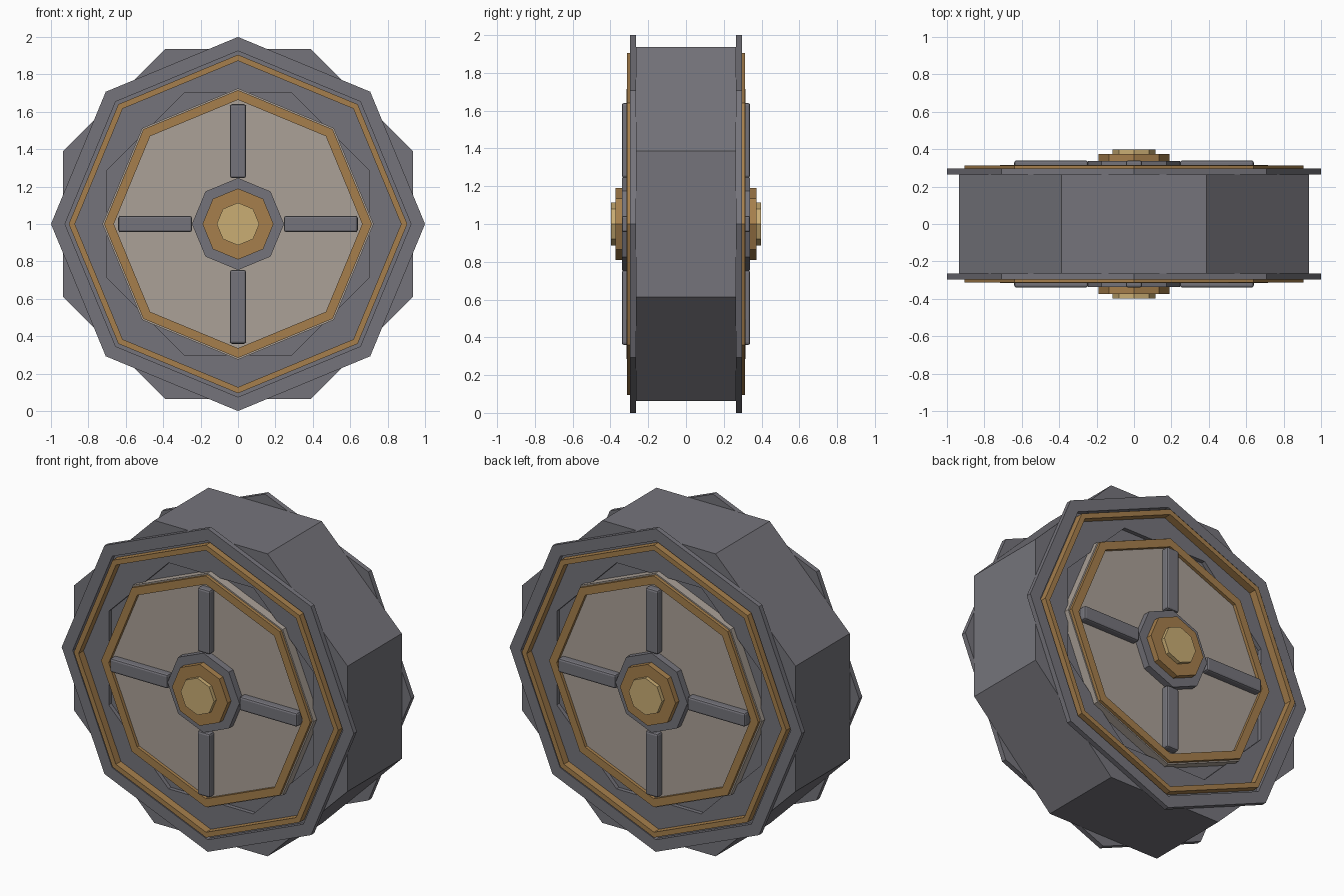
import bpy, bmesh, math
from mathutils import Matrix

if "Cube" in bpy.data.objects:
    bpy.data.objects.remove(bpy.data.objects["Cube"], do_unlink=True)

SIDES = 8
CENTRE = (0, 0, 1)


def material(name, rgb):
    linear = [((c / 255 + 0.055) / 1.055) ** 2.4 for c in rgb] + [1]
    m = bpy.data.materials.new(name)
    m.use_nodes = True
    m.diffuse_color = linear
    m.node_tree.nodes["Principled BSDF"].inputs["Base Color"].default_value = linear
    return m


grey = material("dark grey", (117, 116, 123))
beige = material("warm beige", (171, 161, 151))
bronze = material("bronze", (166, 127, 76))
pale_gold = material("pale gold", (202, 173, 116))


def finish(name, bm, mat, mirrored):
    bmesh.ops.recalc_face_normals(bm, faces=bm.faces)
    mesh = bpy.data.meshes.new(name)
    bm.to_mesh(mesh)
    bm.free()
    mesh.materials.append(mat)
    obj = bpy.data.objects.new(name, mesh)
    obj.location = CENTRE
    bpy.context.collection.objects.link(obj)
    if mirrored:
        mod = obj.modifiers.new("other_side", "MIRROR")
        mod.use_axis = (False, True, False)
        mod.use_clip = False
        mod.use_mirror_merge = False
    return obj


def octagon(name, mat, outer, inner, y_out, y_in, flat_top=False, mirrored=True):
    """Octagonal disc, or ring when inner is above zero, along the y axis."""
    bm = bmesh.new()
    turn = math.pi / SIDES if flat_top else 0

    def loop(r, y):
        angles = [turn + 2 * math.pi * i / SIDES for i in range(SIDES)]
        return [bm.verts.new((r * math.cos(a), y, r * math.sin(a))) for a in angles]

    def bridge(a, b):
        for i in range(SIDES):
            j = (i + 1) % SIDES
            bm.faces.new((a[i], a[j], b[j], b[i]))

    front, back = loop(outer, y_out), loop(outer, y_in)
    bridge(front, back)
    if inner:
        hole_front, hole_back = loop(inner, y_out), loop(inner, y_in)
        bridge(hole_front, hole_back)
        bridge(front, hole_front)
        bridge(back, hole_back)
    else:
        bm.faces.new(front)
        bm.faces.new(back)
    return finish(name, bm, mat, mirrored)


# Wide tread ring with a slightly recessed core
octagon("tread_drum", grey, 1.013, 0.757, -0.265, 0.265, True, False)
octagon("drum_core", grey, 0.757, 0, -0.24, 0.24, True, False)

# Rims and trims on both sides
octagon("rim_flange", grey, 1.0, 0.925, -0.296, -0.265)
octagon("outer_trim", bronze, 0.905, 0.872, -0.313, -0.26)
octagon("side_panel", beige, 0.725, 0, -0.296, -0.235)
octagon("inner_trim", bronze, 0.716, 0.664, -0.316, -0.29)

# Stepped hub
octagon("hub_base", grey, 0.246, 0, -0.338, -0.29)
octagon("hub_ring", bronze, 0.19, 0, -0.374, -0.33)
octagon("hub_cap", pale_gold, 0.114, 0, -0.398, -0.37)

# Four bevelled spokes on each side
bm = bmesh.new()
for i in range(4):
    place = Matrix.Rotation(i * math.pi / 2, 4, 'Y') @ Matrix.Translation((0, -0.31, 0.443))
    bmesh.ops.create_cube(bm, size=1, matrix=place @ Matrix.Diagonal((0.086, 0.06, 0.395, 1)))
bmesh.ops.bevel(bm, geom=bm.edges[:], offset=0.012, segments=2, profile=0.5, affect='EDGES')
finish("spokes", bm, grey, True)
